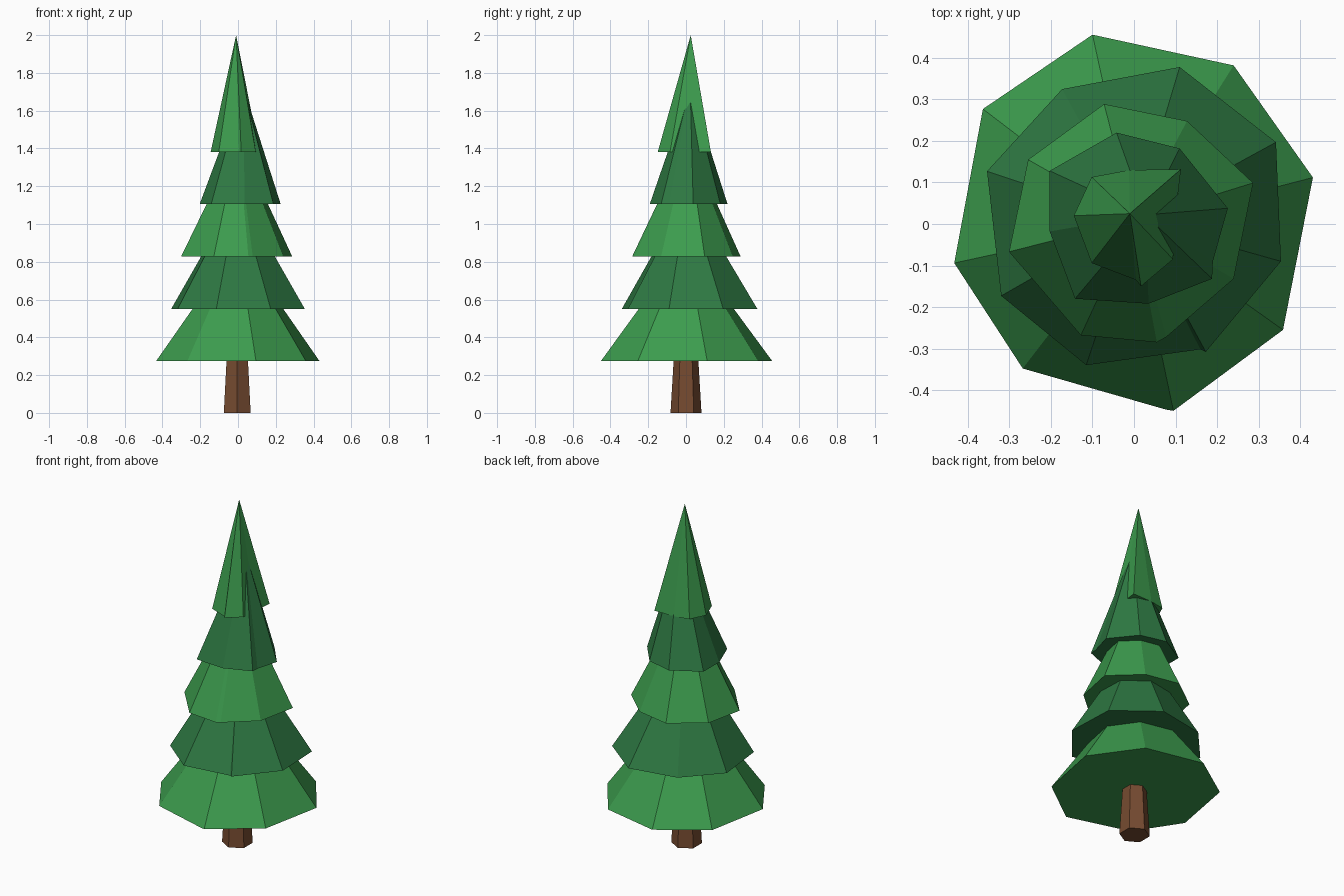
import bpy, bmesh, math

if "Cube" in bpy.data.objects:
    bpy.data.objects.remove(bpy.data.objects["Cube"])


def material(name, rgb):
    m = bpy.data.materials.new(name)
    m.diffuse_color = (*rgb, 1)
    m.use_nodes = True
    m.node_tree.nodes["Principled BSDF"].inputs["Base Color"].default_value = m.diffuse_color
    return m


LIGHT = material("light_green", (0.045, 0.33, 0.075))
DARK = material("dark_green", (0.027, 0.19, 0.055))
BARK = material("bark", (0.18, 0.07, 0.03))


def finish(bm, name, mat):
    bmesh.ops.recalc_face_normals(bm, faces=bm.faces)
    mesh = bpy.data.meshes.new(name)
    bm.to_mesh(mesh)
    bm.free()
    mesh.materials.append(mat)
    ob = bpy.data.objects.new(name, mesh)
    bpy.context.collection.objects.link(ob)


def tier(name, rim, z, apex, mat):
    """Closed faceted cone over an irregular rim."""
    bm = bmesh.new()
    ring = [bm.verts.new((x, y, z)) for x, y in rim]
    tip = bm.verts.new((apex[0], apex[1], z + 0.62))
    bm.faces.new(ring)
    for i, v in enumerate(ring):
        bm.faces.new((v, ring[(i + 1) % len(ring)], tip))
    finish(bm, name, mat)


# Trunk: tapered hexagon, running up into the foliage
bm = bmesh.new()
rings = []
for z, r in ((0, 0.082), (0.4, 0.058)):
    rings.append([bm.verts.new((r * math.cos(a) - 0.004, r * math.sin(a), z))
                  for a in (math.radians(30 + 60 * i) for i in range(6))])
for ring in rings:
    bm.faces.new(ring)
for i in range(6):
    j = (i + 1) % 6
    bm.faces.new((rings[0][i], rings[0][j], rings[1][j], rings[1][i]))
finish(bm, "trunk", BARK)

# Foliage: hand-cut rims, each with a small seam split on the front right
tier("foliage_bottom",
     [(-0.10, 0.456), (0.24, 0.382), (0.431, 0.112), (0.359, -0.255), (0.095, -0.45),
      (0.077, -0.447), (-0.268, -0.348), (-0.433, -0.094), (-0.364, 0.277)],
     0.275, (0, 0), LIGHT)
tier("foliage_lower",
     [(-0.173, 0.325), (0.11, 0.378), (0.342, 0.197), (0.354, -0.09), (0.173, -0.308),
      (0.16, -0.302), (-0.115, -0.34), (-0.32, -0.173), (-0.354, 0.127)],
     0.55, (0, 0.01), DARK)
tier("foliage_middle",
     [(-0.072, 0.289), (0.128, 0.248), (0.287, 0.099), (0.24, -0.132), (0.078, -0.272),
      (0.055, -0.285), (-0.128, -0.268), (-0.301, -0.067), (-0.255, 0.155)],
     0.828, (0.0, 0.01), LIGHT)
tier("foliage_upper",
     [(-0.042, 0.22), (0.11, 0.182), (0.226, 0.038), (0.19, -0.09), (0.188, -0.132),
      (0.035, -0.192), (-0.142, -0.18), (-0.203, -0.018), (-0.203, 0.128)],
     1.105, (0.028, 0.022), DARK)
tier("foliage_top",
     [(-0.102, 0.113), (-0.012, 0.13), (0.113, 0.132), (0.10, 0.02), (0.094, -0.085),
      (0.017, -0.15), (0.005, -0.135), (-0.102, -0.094), (-0.145, 0.02)],
     1.38, (-0.01, 0.025), LIGHT)
